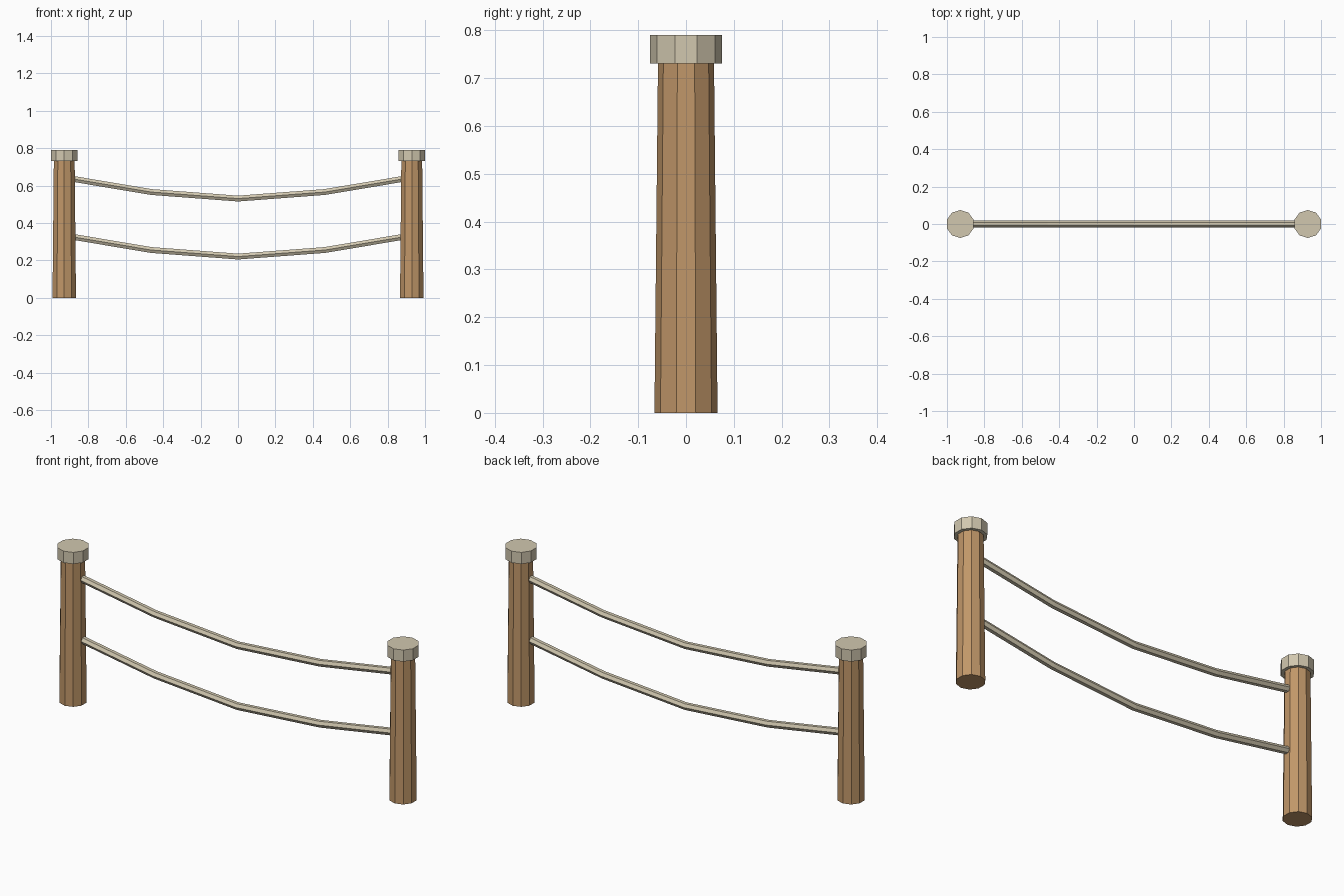
import bpy, bmesh, math
from mathutils import Vector

cube = bpy.data.objects.get("Cube")
if cube:
    bpy.data.objects.remove(cube, do_unlink=True)

POST_X = 0.929
SIDES = 10


def make_material(name, color):
    mat = bpy.data.materials.new(name)
    mat.use_nodes = True
    mat.diffuse_color = color
    mat.node_tree.nodes["Principled BSDF"].inputs["Base Color"].default_value = color
    return mat


def finish(name, bm, mat):
    bmesh.ops.recalc_face_normals(bm, faces=bm.faces)
    mesh = bpy.data.meshes.new(name)
    bm.to_mesh(mesh)
    bm.free()
    mesh.materials.append(mat)
    obj = bpy.data.objects.new(name, mesh)
    bpy.context.collection.objects.link(obj)
    return obj


def cylinder(name, x, z0, z1, r0, r1, mat):
    bm = bmesh.new()
    bmesh.ops.create_cone(bm, cap_ends=True, segments=SIDES,
                          radius1=r0, radius2=r1, depth=z1 - z0)
    obj = finish(name, bm, mat)
    obj.location = (x, 0, (z0 + z1) / 2)


def rope(name, z_mid, mat, radius=0.018, sides=6):
    # Sagging path, strung between the post centres
    path = [Vector((POST_X * t, 0, z_mid + rise)) for t, rise in
            ((-1, 0.113), (-0.5, 0.035), (0, 0), (0.5, 0.035), (1, 0.113))]
    bm = bmesh.new()
    rings = []
    for i, p in enumerate(path):
        tangent = (path[min(i + 1, len(path) - 1)] - path[max(i - 1, 0)]).normalized()
        up = Vector((-tangent.z, 0, tangent.x))
        ring = []
        for k in range(sides):
            a = math.tau * k / sides
            side = Vector((0, math.cos(a), 0))
            ring.append(bm.verts.new(p + radius * (side + up * math.sin(a))))
        rings.append(ring)
    for a, b in zip(rings, rings[1:]):
        for k in range(sides):
            n = (k + 1) % sides
            bm.faces.new((a[k], a[n], b[n], b[k]))
    bm.faces.new(rings[0])
    bm.faces.new(rings[-1])
    finish(name, bm, mat)


wood = make_material("brown wood", (0.533, 0.309, 0.141, 1))
pale = make_material("pale rope", (0.64, 0.575, 0.43, 1))

# Tapered posts with wider caps
for side, sign in (("left", 1), ("right", -1)):
    cylinder(side + "_post", sign * POST_X, 0, 0.74, 0.066, 0.0585, wood)
    cylinder(side + "_post_cap", sign * POST_X, 0.731, 0.79, 0.075, 0.075, pale)

# Two sagging ropes
rope("upper_rope", 0.531, pale)
rope("lower_rope", 0.221, pale)
